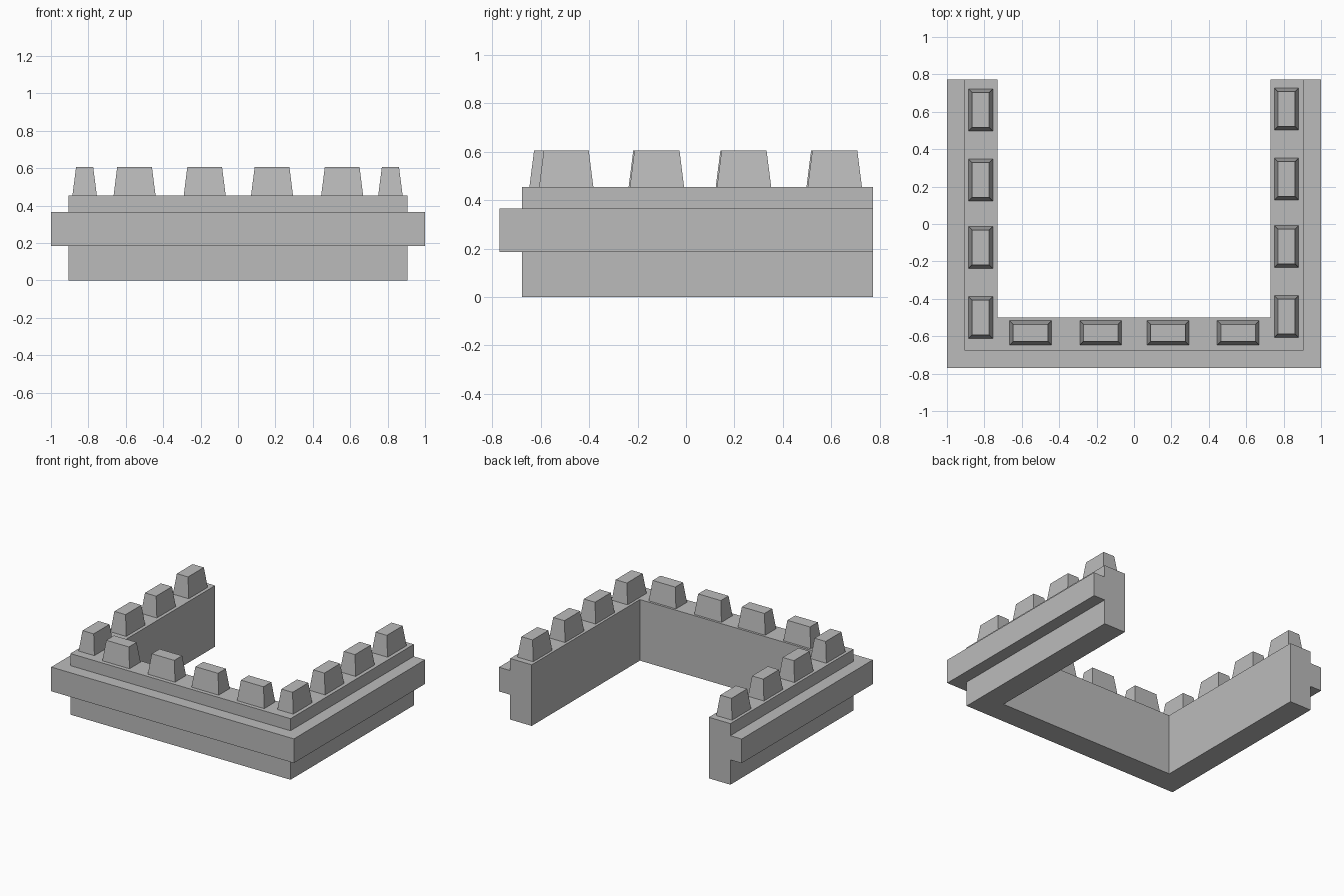
import bpy
import bmesh

cube = bpy.data.objects.get("Cube")
if cube:
    bpy.data.objects.remove(cube, do_unlink=True)

stone = bpy.data.materials.new("grey stone")
stone.use_nodes = True
GREY = (0.5, 0.5, 0.5, 1)
stone.diffuse_color = GREY
stone.node_tree.nodes["Principled BSDF"].inputs["Base Color"].default_value = GREY

INNER_X, INNER_Y, BACK_Y = 0.73, -0.5, 0.773
WALL, BAND = 0.177, 0.27
TOP, CREST = 0.455, 0.605


def finish(name, bm):
    bmesh.ops.recalc_face_normals(bm, faces=bm.faces)
    mesh = bpy.data.meshes.new(name)
    bm.to_mesh(mesh)
    bm.free()
    mesh.materials.append(stone)
    obj = bpy.data.objects.new(name, mesh)
    bpy.context.collection.objects.link(obj)
    return obj


# U-shaped parapet wall: one profile with a projecting band, mitred at the corners
profile = [(0, 0), (WALL, 0), (WALL, 0.185), (BAND, 0.185),
           (BAND, 0.365), (WALL, 0.365), (WALL, TOP), (0, TOP)]
bm = bmesh.new()
rings = []
for side, at_back in ((-1, True), (-1, False), (1, False), (1, True)):
    rings.append([bm.verts.new((side * (INNER_X + d),
                                BACK_Y if at_back else INNER_Y - d, z))
                  for d, z in profile])
n = len(profile)
for a, b in zip(rings, rings[1:]):
    for i in range(n):
        j = (i + 1) % n
        bm.faces.new((a[i], a[j], b[j], b[i]))
bm.faces.new(rings[0])
bm.faces.new(rings[-1])
finish("parapet_wall", bm)


# Tapered battlement blocks
def battlement(name, x, y, along_x):
    long, short, taper = 0.112, 0.065, 0.019
    hx, hy = (long, short) if along_x else (short, long)
    bm = bmesh.new()
    bmesh.ops.create_cube(bm, size=2)
    for v in bm.verts:
        t = taper if v.co.z > 0 else 0
        v.co = (v.co.x * (hx - t), v.co.y * (hy - t), CREST if v.co.z > 0 else TOP)
    obj = finish(name, bm)
    obj.location = (x, y, 0)


for i, step in enumerate((-0.555, -0.18, 0.18, 0.555)):
    battlement(f"front_battlement_{i + 1}", step + 0.002, -0.582, True)
    battlement(f"right_battlement_{i + 1}", -0.82, step + 0.055, False)
    battlement(f"left_battlement_{i + 1}", 0.815, step + 0.06, False)
